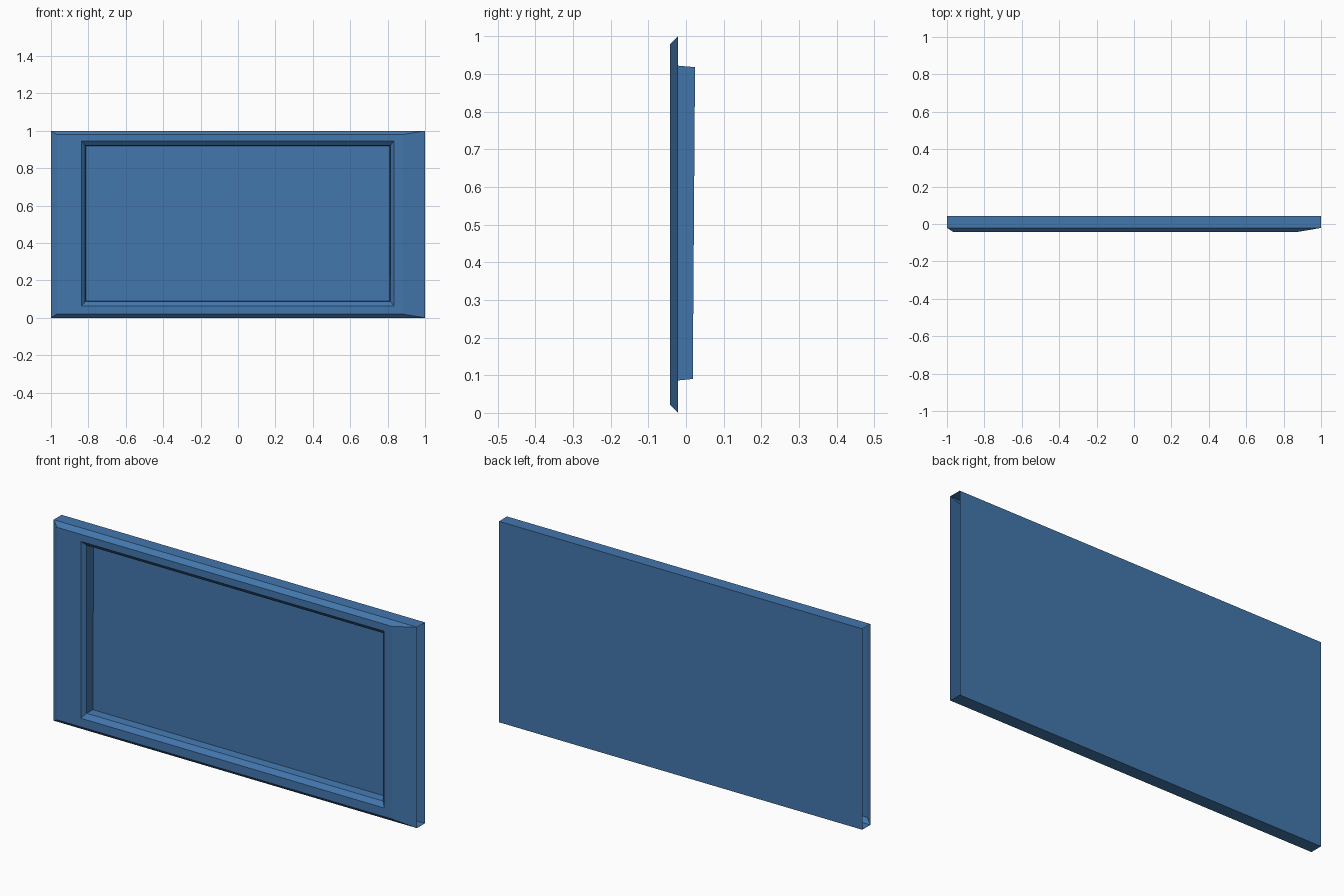
import bpy, bmesh

if "Cube" in bpy.data.objects:
    bpy.data.objects.remove(bpy.data.objects["Cube"])

blue = bpy.data.materials.new("steel blue")
blue.diffuse_color = (0.056, 0.184, 0.42, 1)
blue.use_nodes = True
blue.node_tree.nodes["Principled BSDF"].inputs["Base Color"].default_value = blue.diffuse_color


def ring(bm, x0, x1, z0, z1, y_low, y_high=None):
    """Rectangle facing the front; its top edge may sit at another depth."""
    y_high = y_low if y_high is None else y_high
    return [bm.verts.new(p) for p in
            ((x0, y_low, z0), (x1, y_low, z0), (x1, y_high, z1), (x0, y_high, z1))]


def bridge(bm, a, b, sides=range(4)):
    for i in sides:
        j = (i + 1) % 4
        bm.faces.new((a[i], a[j], b[j], b[i]))


def finish(bm, name):
    mesh = bpy.data.meshes.new(name)
    bm.to_mesh(mesh)
    bm.free()
    mesh.materials.append(blue)
    bpy.context.collection.objects.link(bpy.data.objects.new(name, mesh))


# Front frame: bevelled rim, flat border, bevelled opening, recess and sloping panel
bm = bmesh.new()
rings = [
    ring(bm, -1, 1, 0, 1, -0.021),
    ring(bm, -0.967, 0.877, 0.021, 0.979, -0.042),
    ring(bm, -0.836, 0.834, 0.064, 0.944, -0.042),
    ring(bm, -0.817, 0.815, 0.086, 0.922, -0.023),
    ring(bm, -0.812, 0.81, 0.09, 0.918, 0.018, 0.024),
]
for outer, inner in zip(rings, rings[1:]):
    bridge(bm, outer, inner)
bm.faces.new(rings[-1])
finish(bm, "front_frame")

# Back shell: top, bottom and back sheets, open at both ends
bm = bmesh.new()
back = ring(bm, -1, 1, 0, 1, 0.042)
front = ring(bm, -1, 1, 0, 1, -0.021)
bridge(bm, back, front, (0, 2))
bm.faces.new(back[::-1])
finish(bm, "back_shell")
